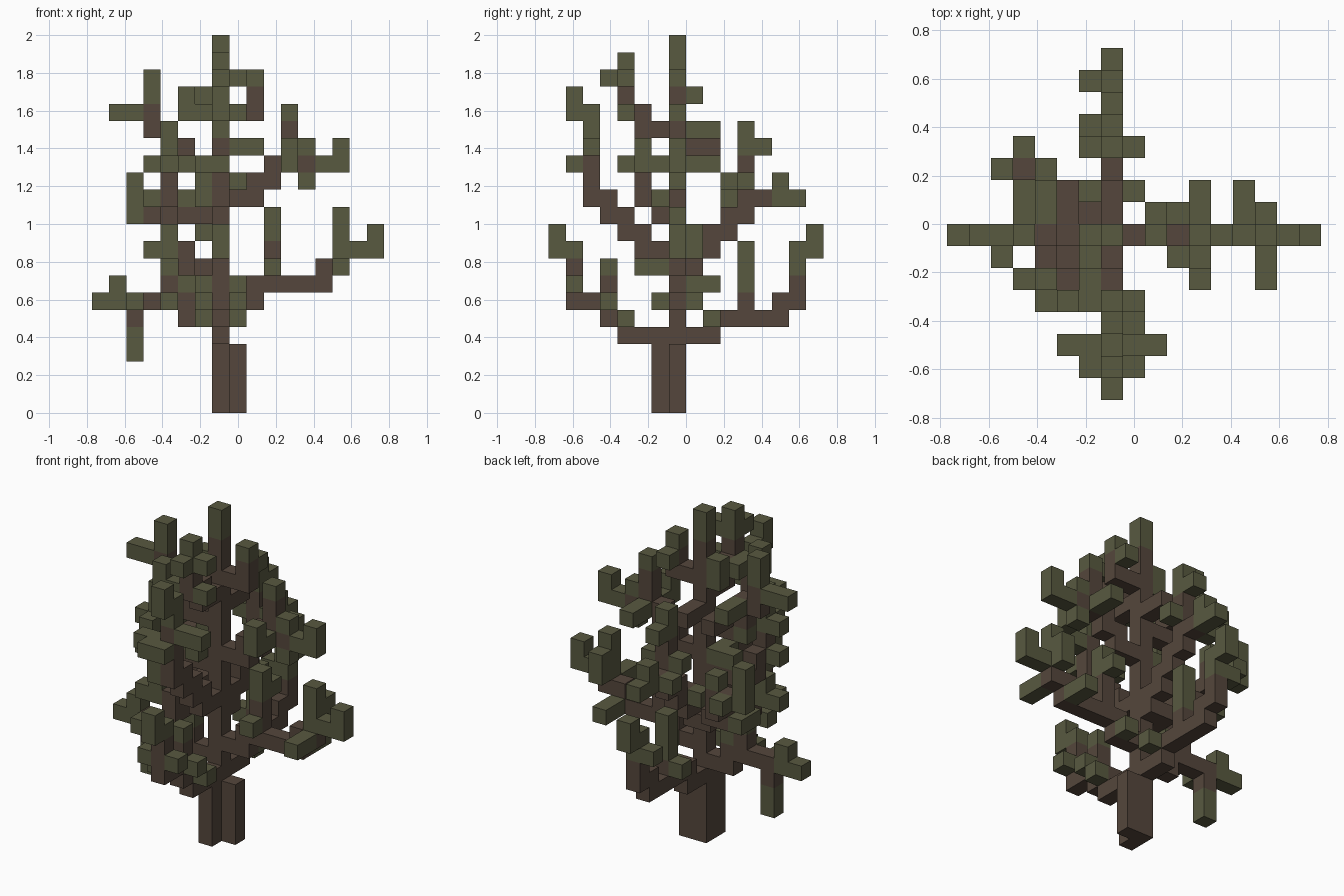
import bpy
import bmesh
from mathutils import Vector

if "Cube" in bpy.data.objects:
    bpy.data.objects.remove(bpy.data.objects["Cube"], do_unlink=True)

BLOCK = 2 / 22                      # edge of one block
ORIGIN = Vector((-8.5, -8, 0))      # corner of the block grid


def make_material(name, colour):
    mat = bpy.data.materials.new(name)
    mat.use_nodes = True
    mat.diffuse_color = colour
    mat.node_tree.nodes["Principled BSDF"].inputs["Base Color"].default_value = colour
    return mat


MATERIALS = [make_material("bark_brown", (0.09, 0.062, 0.045, 1)),
             make_material("leaf_green", (0.098, 0.1, 0.051, 1))]

# Directions: left/right along x, front/back along y, up/down along z
STEPS = {"l": Vector((-1, 0, 0)), "r": Vector((1, 0, 0)),
         "f": Vector((0, -1, 0)), "b": Vector((0, 1, 0)),
         "u": Vector((0, 0, 1)), "d": Vector((0, 0, -1))}

# Each limb grows from the trunk at a height, one block per letter:
# small letters are bark, capitals are leaves, brackets hold a side twig.
LIMBS = {
    "trunk": (0, "(fuuu)(ruuu)" + "u" * 19 + "UU"),
    "front_low_branch": (4, "fffu(R)(L)fu(R)(uU)f(L)fu(L)(R)uUFU"),
    "front_middle_branch": (9, "ffufufuf(LU)uu(LL)(FL)u(RR)UUFU"),
    "front_high_branch": (16, "ffu(LFLU)f(R)uU(R)(F)U"),
    "right_low_branch": (6, "rr(B)ur(u(F)uU(B)U)rrr(BB)ur(FF)U(BU)(RRU)UU"),
    "right_middle_branch": (12, "rrurur(FFU)(BB)(uuU)r(U)(D)RRU"),
    "right_high_branch": (17, "rru(B)U"),
    "back_low_branch": (4, "bbu(R)bb(u(L)UUU)bbubuU(L)UBU"),
    "back_middle_branch": (8, "b(l)ubu(L)bubu(u(R)(L)uU(B)U)b(L)B(U)B"),
    "back_high_branch": (15, "bb"),
    "left_low_branch": (5, "llu(U)l(F)(uU)ll(F)(dDD)L(U)L"),
    "left_middle_branch": (8, "ll(ffuL(L)U)ubbl(LF)ubu(U)l(LUU)(B)"),
    "left_upper_branch": (11, "l(UF)l(U)lfuf(L)uU(L)(F)UU"),
    "left_high_branch": (14, "ll(L)u(bb)lu(BB)lu(LL)UU"),
    "left_top_twig": (17, "LU"),
}

# Grow every limb into grid cells: cell -> (limb, material index)
cells = {(7, 7, 0): ("trunk", 0)}
for limb, (height, route) in LIMBS.items():
    here, saved = Vector((7, 7, height)), []
    for letter in route:
        if letter == "(":
            saved.append(here.copy())
        elif letter == ")":
            here = saved.pop()
        else:
            here = here + STEPS[letter.lower()]
            cells.setdefault(tuple(int(c) for c in here), (limb, int(letter.isupper())))


def build_limb(limb):
    """Make the exposed block faces of one limb."""
    bm = bmesh.new()
    for cell, (owner, colour) in cells.items():
        if owner != limb:
            continue
        centre = Vector(cell) + Vector((0.5, 0.5, 0.5)) + ORIGIN
        for normal in STEPS.values():
            if tuple(int(c) for c in Vector(cell) + normal) in cells:
                continue
            side = Vector((normal.y, normal.z, normal.x))
            up = normal.cross(side)
            corners = [normal - side - up, normal + side - up,
                       normal + side + up, normal - side + up]
            face = bm.faces.new([bm.verts.new((centre + c / 2) * BLOCK) for c in corners])
            face.material_index = colour
    bmesh.ops.remove_doubles(bm, verts=bm.verts, dist=0.001)
    mesh = bpy.data.meshes.new(limb)
    bm.to_mesh(mesh)
    bm.free()
    for mat in MATERIALS:
        mesh.materials.append(mat)
    bpy.context.collection.objects.link(bpy.data.objects.new(limb, mesh))


for limb in LIMBS:
    build_limb(limb)
